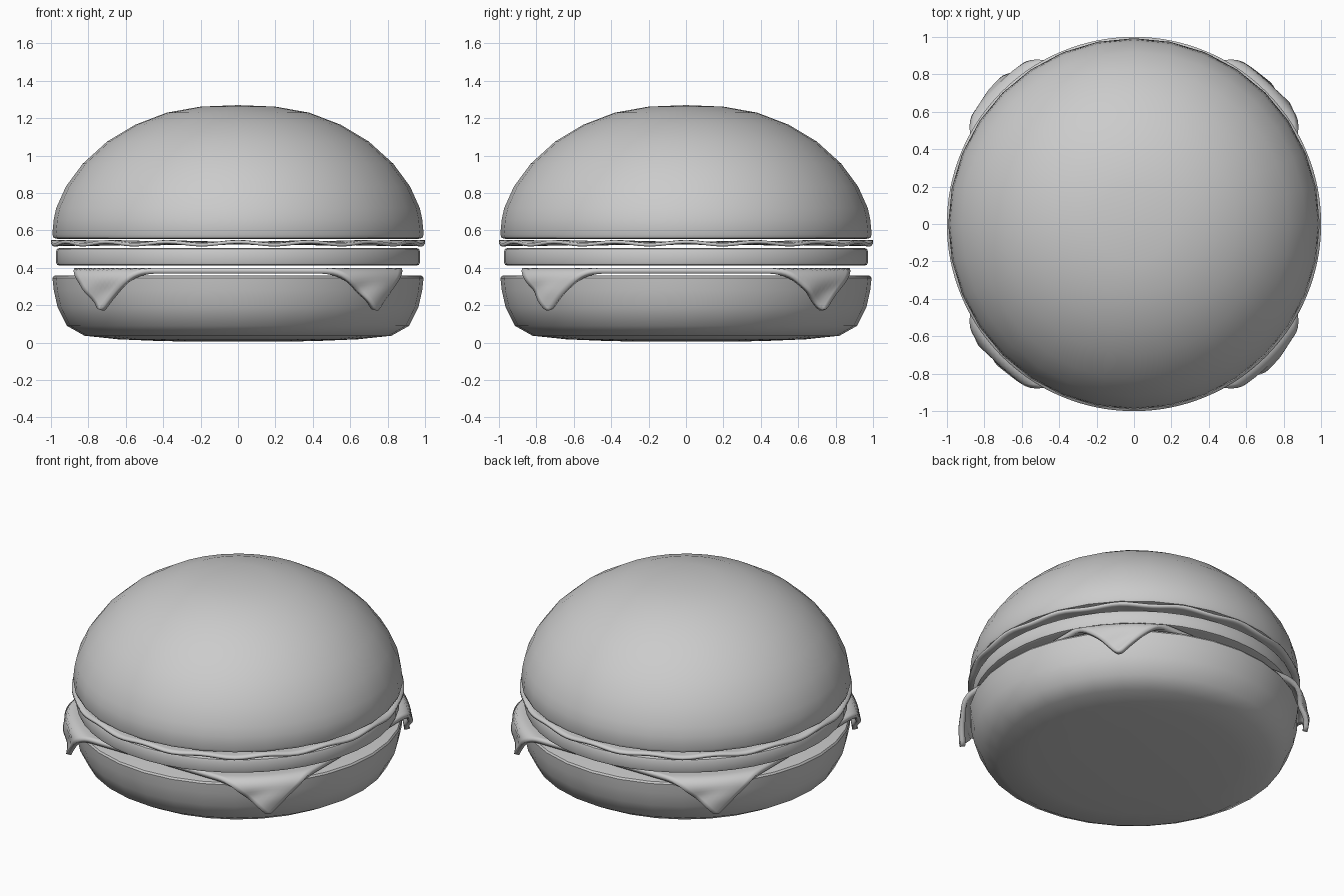
import bpy, bmesh, math

if "Cube" in bpy.data.objects:
    bpy.data.objects.remove(bpy.data.objects["Cube"])


def finish(bm, name, angle=35, thickness=0):
    bmesh.ops.recalc_face_normals(bm, faces=bm.faces[:])
    mesh = bpy.data.meshes.new(name)
    bm.to_mesh(mesh)
    bm.free()
    ob = bpy.data.objects.new(name, mesh)
    bpy.context.collection.objects.link(ob)
    if thickness:
        mod = ob.modifiers.new("thickness", 'SOLIDIFY')
        mod.thickness = thickness
        mod.offset = 0
    bpy.ops.object.select_all(action='DESELECT')
    ob.select_set(True)
    bpy.context.view_layer.objects.active = ob
    bpy.ops.object.shade_smooth_by_angle(angle=math.radians(angle))
    return ob


def lathe(name, profile, segments=32, wave=None, thickness=0):
    """Revolve (radius, z) points round z; radius 0 makes a pole."""
    bm = bmesh.new()
    rings = []
    for r, z in profile:
        if r == 0:
            rings.append([bm.verts.new((0, 0, z))] * segments)
            continue
        ring = []
        for i in range(segments):
            a = 2 * math.pi * i / segments
            dz = wave(r, a) if wave else 0
            ring.append(bm.verts.new((r * math.cos(a), r * math.sin(a), z + dz)))
        rings.append(ring)
    for lo, hi in zip(rings, rings[1:]):
        for i in range(segments):
            j = (i + 1) % segments
            bm.faces.new(list(dict.fromkeys((lo[i], lo[j], hi[j], hi[i]))))
    return finish(bm, name, thickness=thickness)


# Bottom bun
lathe("bottom_bun", [(0, 0.005), (0.4, 0.008), (0.64, 0.018), (0.82, 0.037), (0.915, 0.09),
                     (0.965, 0.19), (0.985, 0.28), (0.992, 0.345), (0.985, 0.357),
                     (0.97, 0.36), (0, 0.36)])

# Patty
lathe("patty", [(0, 0.412), (0.955, 0.412), (0.968, 0.417), (0.973, 0.43),
                (0.973, 0.488), (0.968, 0.501), (0.955, 0.506), (0, 0.506)], 48)

# Lettuce leaf, rippling towards the rim
lathe("lettuce", [(0, 0.533), (0.5, 0.533), (0.7, 0.533), (0.8, 0.533), (0.87, 0.533),
                  (0.93, 0.533), (0.97, 0.533), (1.0, 0.531)], 128,
      wave=lambda r, a: 0.008 * max(0, (r - 0.6) / 0.4) * math.cos(16 * a),
      thickness=0.018)

# Top bun
lathe("top_bun", [(0, 0.555), (0.965, 0.555), (0.985, 0.56), (0.993, 0.578), (0.985, 0.66),
                  (0.972, 0.72), (0.92, 0.835), (0.83, 0.957), (0.70, 1.075), (0.55, 1.165),
                  (0.38, 1.23), (0.2, 1.262), (0, 1.27)])

# Cheese slice: square sheet whose corners fold down over the bottom bun
HALF, FOLD, BEND = 0.875, 0.98, 0.05
bm = bmesh.new()
bmesh.ops.create_grid(bm, x_segments=72, y_segments=72, size=HALF)
for v in bm.verts:
    x, y = v.co.x, v.co.y
    r = math.hypot(x, y)
    z = 0.384
    if r > FOLD:
        s = min(r, 1.215 + 0.15 * (r - 1.215)) - FOLD
        t = min(s / BEND, math.pi / 2)
        hang = max(0, s - BEND * math.pi / 2)
        az = math.atan2(y, x)
        ripple = 0.012 * math.sin(18 * az + 20 * s) * min(1, hang / 0.06)
        new_r = FOLD + BEND * math.sin(t) + 0.03 * hang + ripple
        z -= BEND * (1 - math.cos(t)) + hang
        x, y = x * new_r / r, y * new_r / r
    v.co = (x, y, z)
finish(bm, "cheese_slice", angle=50, thickness=0.03)
